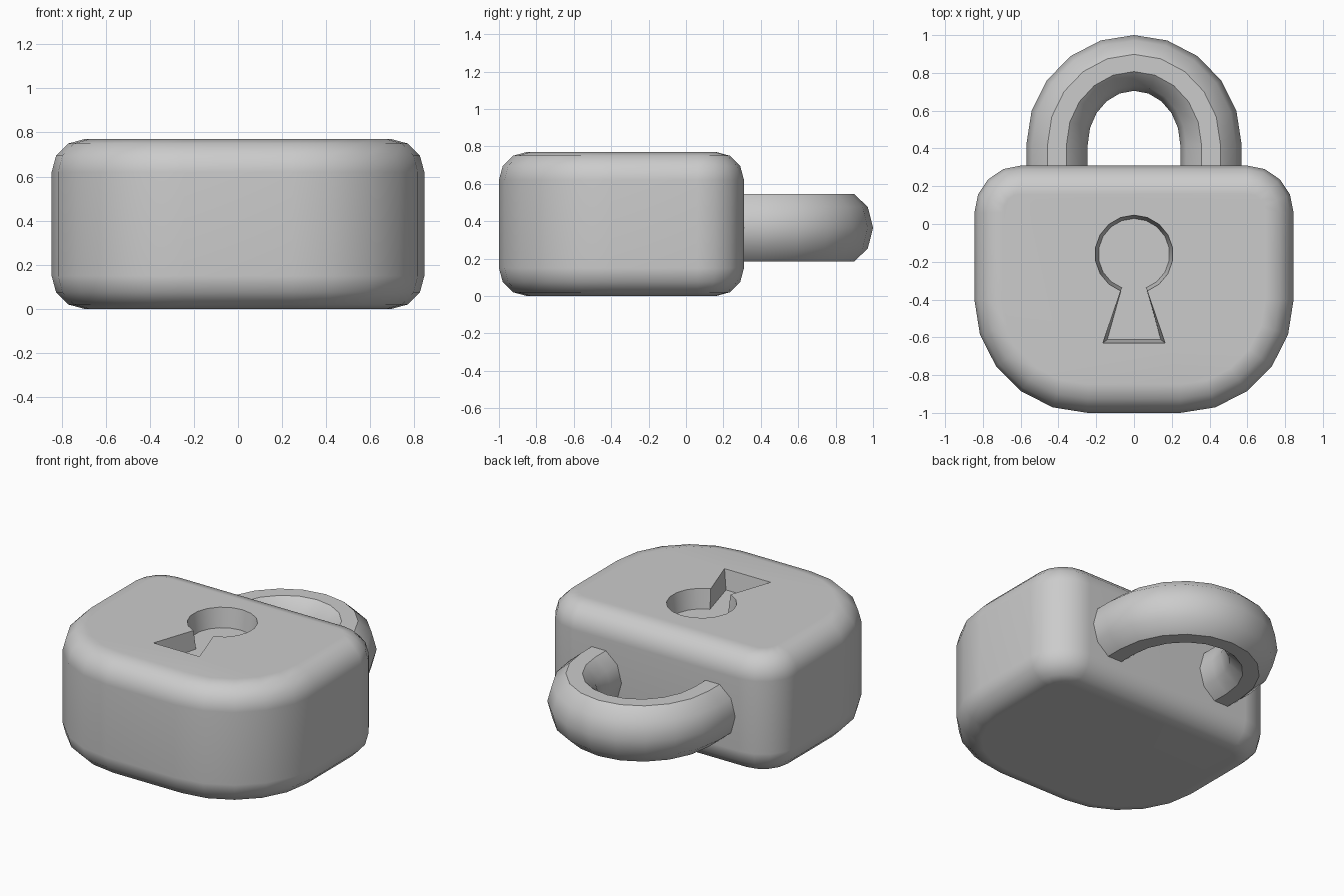
import bpy, bmesh
from math import sin, cos, pi, radians

if "Cube" in bpy.data.objects:
    bpy.data.objects.remove(bpy.data.objects["Cube"])

W, Y0, Y1, H = 0.845, -1.0, 0.31, 0.77   # body half width, bottom, top, thickness
BEVEL = 0.15


def loft(name, rings):
    """Skin a list of equal-length point rings and cap both ends."""
    bm = bmesh.new()
    loops = [[bm.verts.new(p) for p in ring] for ring in rings]
    n = len(loops[0])
    for a, b in zip(loops, loops[1:]):
        for i in range(n):
            j = (i + 1) % n
            bm.faces.new((a[i], a[j], b[j], b[i]))
    bm.faces.new(loops[0][::-1])
    bm.faces.new(loops[-1])
    bmesh.ops.recalc_face_normals(bm, faces=bm.faces)
    me = bpy.data.meshes.new(name)
    bm.to_mesh(me)
    bm.free()
    ob = bpy.data.objects.new(name, me)
    bpy.context.collection.objects.link(ob)
    return ob


def arc(cx, cy, r, a0, a1, seg):
    angles = [radians(a0 + (a1 - a0) * i / seg) for i in range(seg + 1)]
    return [(cx + r * cos(a), cy + r * sin(a)) for a in angles]


def body_ring(inset, z):
    """Body outline: small top corners, large bottom corners."""
    rb, rt = 0.6, 0.25
    right = (arc(W - rb, Y0 + rb, rb - inset, -90, 0, 5)
             + arc(W - rt, Y1 - rt, rt - inset, 0, 90, 4))
    pts = right + [(-x, y) for x, y in reversed(right)]
    return [(x, y, z) for x, y in pts]


def keyhole_ring(d, z):
    """Keyhole outline shrunk by d."""
    pts = arc(0, -0.16, 0.207 - d, -70, 250, 16)
    pts += [(-0.165 + d * 1.3, -0.63 + d), (0.165 - d * 1.3, -0.63 + d)]
    return [(x, y, z) for x, y in pts]


def finish(ob):
    bpy.ops.object.select_all(action='DESELECT')
    ob.select_set(True)
    bpy.context.view_layer.objects.active = ob
    bpy.ops.object.shade_smooth_by_angle(angle=radians(40))
    mod = ob.modifiers.new("even_shading", 'WEIGHTED_NORMAL')
    mod.keep_sharp = True


# Body with rounded rims
quarter = [(BEVEL * (1 - cos(t)), BEVEL * (1 - sin(t)))
           for t in (i * pi / 6 for i in range(4))]
rings = [body_ring(i, z) for i, z in reversed(quarter)]
rings += [body_ring(i, H - z) for i, z in quarter]
body = loft("lock_body", rings)

# Keyhole recess, slightly tapered towards its floor
cutter = loft("keyhole_cutter", [keyhole_ring(0.018, H - 0.125), keyhole_ring(0, H),
                                 keyhole_ring(0, H + 0.1)])
cutter.hide_render = True
mod = body.modifiers.new("keyhole", 'BOOLEAN')
mod.operation = 'DIFFERENCE'
mod.solver = 'EXACT'
mod.object = cutter
bpy.context.view_layer.objects.active = body
bpy.ops.object.modifier_apply(modifier=mod.name)
bpy.data.objects.remove(cutter)
finish(body)

# Shackle: ten-sided tube along a half ellipse with straight legs
SECTION = [(cos(2 * pi * k / 10), sin(2 * pi * k / 10)) for k in range(10)]


def tube_ring(a, y_base):
    ring = []
    for c, s in SECTION:
        rx, ry = 0.4075 + 0.1625 * c, 0.4325 + 0.1475 * c
        ring.append((rx * cos(a), y_base + ry * sin(a), 0.365 + 0.19 * s))
    return ring


rings = [tube_ring(0, 0.22)]
rings += [tube_ring(pi * i / 10, 0.42) for i in range(11)]
rings += [tube_ring(pi, 0.22)]
finish(loft("shackle", rings))
